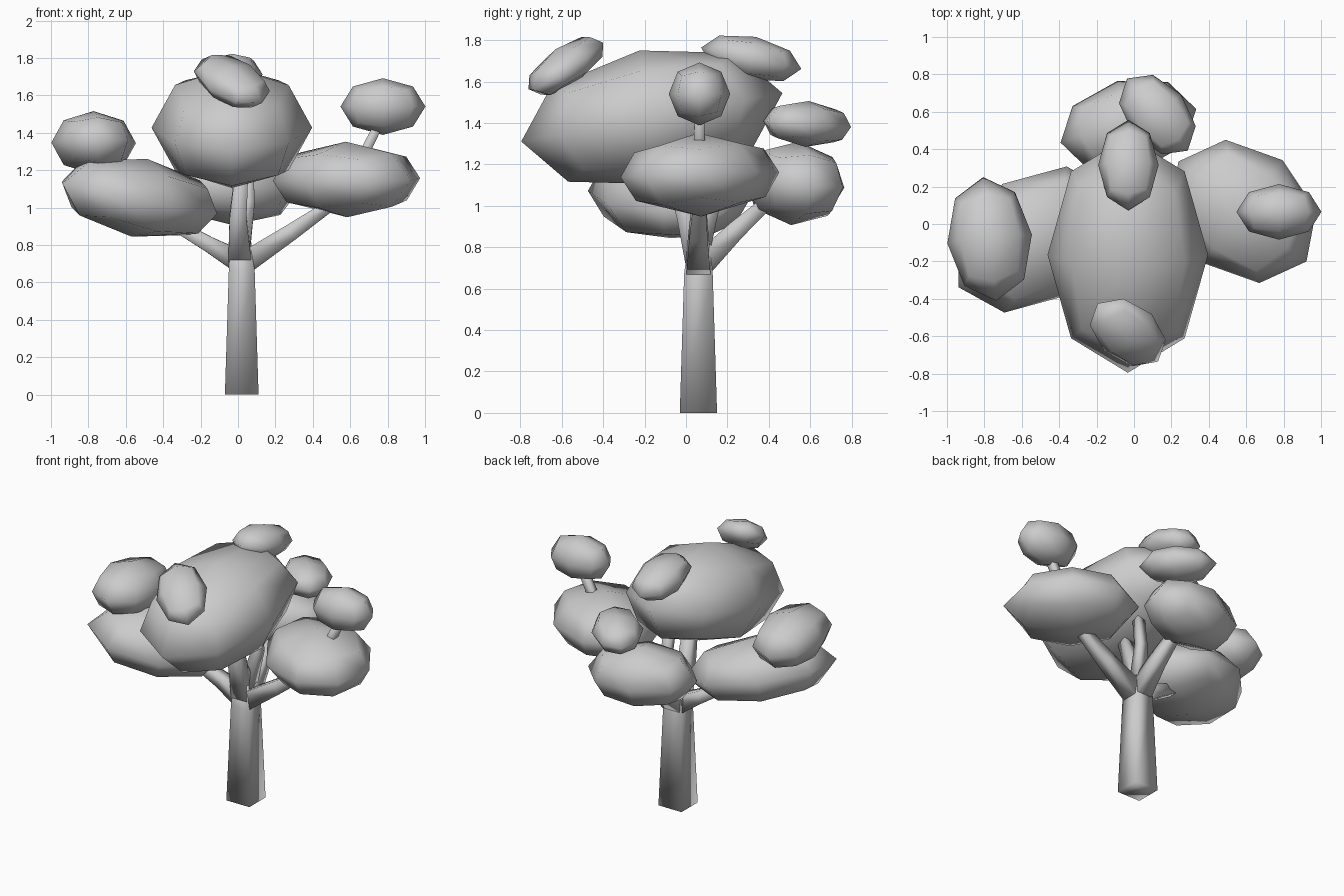
import bpy, bmesh
from math import radians
from mathutils import Vector, Matrix

if "Cube" in bpy.data.objects:
    bpy.data.objects.remove(bpy.data.objects["Cube"])


def finish(bm, name):
    bmesh.ops.recalc_face_normals(bm, faces=bm.faces)
    for f in bm.faces:
        f.smooth = True
    mesh = bpy.data.meshes.new(name)
    bm.to_mesh(mesh)
    bm.free()
    obj = bpy.data.objects.new(name, mesh)
    bpy.context.collection.objects.link(obj)
    return obj


def blob(name, center, radii, tilt=(0, 0, 0)):
    """Low-poly cube-sphere: yawed about z, then tilted about y and x."""
    bm = bmesh.new()
    bmesh.ops.create_cube(bm, size=2)
    bmesh.ops.subdivide_edges(bm, edges=bm.edges[:], cuts=1, use_grid_fill=True)
    rot = Matrix.Identity(3)
    for angle, axis in zip(tilt, "XYZ"):
        rot = rot @ Matrix.Rotation(radians(angle), 3, axis)
    for v in bm.verts:
        n = v.co.normalized() * 1.01
        v.co = Vector(center) + rot @ Vector([a * r for a, r in zip(n, radii)])
    return finish(bm, name)


def limb(name, points, ref):
    """Square tapered tube along (x, y, z, half_width) points."""
    bm = bmesh.new()
    pos = [Vector(p[:3]) for p in points]
    rings = []
    for i, p in enumerate(pos):
        t = (pos[min(i + 1, len(pos) - 1)] - pos[max(i - 1, 0)]).normalized()
        ref_v = Vector(ref)
        side = (ref_v - t * ref_v.dot(t)).normalized()
        up = t.cross(side)
        r = points[i][3]
        rings.append([bm.verts.new(p + (side * a + up * b) * r)
                      for a, b in ((1, 1), (-1, 1), (-1, -1), (1, -1))])
    for lo, hi in zip(rings, rings[1:]):
        for k in range(4):
            j = (k + 1) % 4
            bm.faces.new((lo[k], lo[j], hi[j], hi[k]))
    bm.faces.new(rings[0])
    bm.faces.new(rings[-1])
    return finish(bm, name)


# Trunk and branches
X, Y = (1, 0, 0), (0, 1, 0)
limb("trunk", [(.02, .06, 0, .09), (.02, .06, .67, .069), (.01, .06, .82, .05)], X)
limb("right_branch", [(.03, .06, .70, .06), (.28, .06, .865, .045), (.52, .065, 1.03, .03),
                      (.67, .065, 1.28, .026), (.78, .065, 1.5, .024)], Y)
limb("left_branch", [(.01, .06, .71, .06), (-.15, .04, .80, .042), (-.36, 0, .92, .03)], Y)
limb("front_branch", [(.01, .06, .72, .062), (0, 0, .95, .045), (.02, -.08, 1.2, .035)], X)
limb("rear_branch", [(.02, .07, .71, .06), (.01, .24, .88, .045), (-.01, .42, 1.04, .03)], X)
limb("upper_branch", [(.02, .07, .78, .045), (.06, .14, 1.03, .03), (.05, .1, 1.28, .028)], X)

# Main foliage masses
blob("front_foliage", (-.033, -.165, 1.427), (.425, .635, .325), (10.5, 0, 0))
blob("right_foliage", (.58, .067, 1.15), (.43, .345, .2), (2, -1, -38))
blob("left_foliage", (-.527, -.083, 1.052), (.485, .345, .21), (2, 11.5, 31))
blob("rear_foliage", (-.03, .525, 1.108), (.37, .245, .2), (-5, 0, 14))

# Small foliage tufts
blob("right_tuft", (.775, .065, 1.54), (.225, .147, .15))
blob("left_tuft", (-.772, -.08, 1.346), (.225, .33, .168), (-4, 0, 6))
blob("front_tuft", (-.033, -.58, 1.675), (.25, .165, .095), (31, 7, -50))
blob("top_tuft", (-.03, .315, 1.712), (.16, .245, .105), (-12, 0, 0))
blob("rear_tuft", (.125, .585, 1.395), (.25, .165, .11), (-4, 0, -50))
